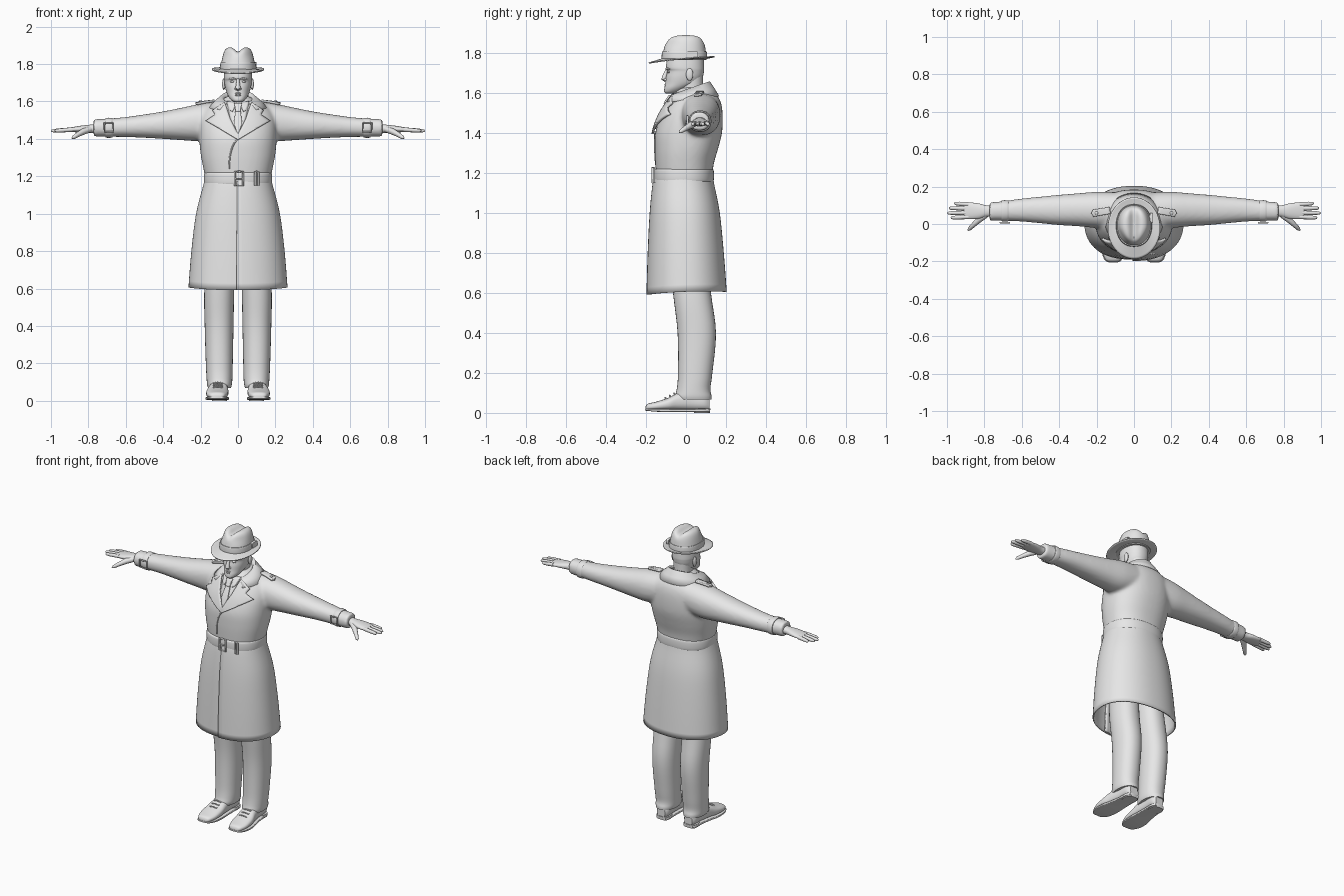
import bpy, bmesh
from math import sin, cos, pi, exp, radians
from mathutils import Vector, Matrix
from mathutils.bvhtree import BVHTree

if "Cube" in bpy.data.objects:
    bpy.data.objects.remove(bpy.data.objects["Cube"])

grey = bpy.data.materials.new("light_grey")
grey.use_nodes = True
grey.diffuse_color = (0.8, 0.8, 0.8, 1)
grey.node_tree.nodes["Principled BSDF"].inputs["Base Color"].default_value = (0.8, 0.8, 0.8, 1)


def make(name, bm, mirror=False, thick=0, angle=40):
    """Turn a bmesh into a finished, smooth shaded object."""
    bmesh.ops.recalc_face_normals(bm, faces=bm.faces)
    me = bpy.data.meshes.new(name)
    bm.to_mesh(me)
    bm.free()
    me.materials.append(grey)
    me.polygons.foreach_set("use_smooth", [True] * len(me.polygons))
    me.set_sharp_from_angle(angle=radians(angle))
    ob = bpy.data.objects.new(name, me)
    bpy.context.collection.objects.link(ob)
    if thick:
        mod = ob.modifiers.new("thickness", 'SOLIDIFY')
        mod.thickness, mod.offset = thick, 0
    if mirror:
        ob.modifiers.new("mirror", 'MIRROR')
    return ob


def grid(bm, rows, closed=True, caps=True):
    """Skin rows of points with quads."""
    vs = [[bm.verts.new(p) for p in r] for r in rows]
    n = len(vs[0])
    for a, b in zip(vs, vs[1:]):
        for i in range(n if closed else n - 1):
            j = (i + 1) % n
            bm.faces.new((a[i], a[j], b[j], b[i]))
    if caps:
        bm.faces.new(vs[0])
        bm.faces.new(vs[-1])


def power(v, p):
    return (1 if v > 0 else -1) * abs(v) ** (2 / p)


def spline(secs, steps=4):
    """Smooth interpolation through the given sections."""
    out = []
    for i in range(len(secs) - 1):
        q = [secs[max(0, min(len(secs) - 1, i + k))] for k in (-1, 0, 1, 2)]
        for s in range(steps):
            t = s / steps
            out.append([b + (c - a) / 2 * t + (2*a - 5*b + 4*c - d) / 2 * t*t + (3*b - a - 3*c + d) / 2 * t**3
                        for a, b, c, d in zip(*q)])
    return out + [list(secs[-1])]


def rings(bm, secs, axis='z', n=32, p=2.2, caps=True):
    """Loft of rounded sections (position, a_min, a_max, b_min, b_max)."""
    rows = []
    for t, a0, a1, b0, b1 in spline(secs):
        row = []
        for i in range(n):
            th = 2 * pi * i / n
            a = (a0 + a1) / 2 + (a1 - a0) / 2 * power(cos(th), p)
            b = (b0 + b1) / 2 + (b1 - b0) / 2 * power(sin(th), p)
            row.append({'x': (t, a, b), 'y': (a, t, b), 'z': (a, b, t)}[axis])
        rows.append(row)
    grid(bm, rows, caps=caps)


def loft(name, secs, axis='z', mirror=False, p=2.2, n=32):
    bm = bmesh.new()
    rings(bm, secs, axis, n, p)
    return make(name, bm, mirror)


def tube(name, pts, radii, mirror=False, n=10):
    bm = bmesh.new()
    pts = [Vector(q) for q in pts]
    rows = []
    for i, q in enumerate(pts):
        d = (pts[min(i + 1, len(pts) - 1)] - pts[max(i - 1, 0)]).normalized()
        u = d.orthogonal().normalized() if i == 0 else (u - d * u.dot(d)).normalized()
        v = d.cross(u)
        r = radii[i] if isinstance(radii, list) else radii
        rows.append([q + r * (u * cos(k * 2 * pi / n) + v * sin(k * 2 * pi / n)) for k in range(n)])
    grid(bm, rows)
    return make(name, bm, mirror)


def blob(name, loc, size, mirror=False):
    bm = bmesh.new()
    bmesh.ops.create_uvsphere(bm, u_segments=20, v_segments=12, radius=1,
                              matrix=Matrix.Translation(loc) @ Matrix.Diagonal((*size, 1)))
    return make(name, bm, mirror)


# Coat body and sleeves, fused into one soft surface
bm = bmesh.new()
rings(bm, [(z, -w, w, f, b) for z, w, f, b in (
    (1.17, .17, -.148, .128), (1.25, .187, -.154, .14), (1.32, .2, -.157, .16), (1.4, .207, -.154, .18),
    (1.48, .207, -.128, .184), (1.54, .19, -.096, .178), (1.58, .15, -.072, .162),
    (1.61, .09, -.05, .135), (1.63, .055, -.03, .11))], p=2.3, n=48)
sleeve = [(.1, -.03, .17, 1.4, 1.6), (.2, -.022, .172, 1.388, 1.588), (.3, -.012, .164, 1.393, 1.567),
          (.4, -.006, .156, 1.4, 1.547), (.5, .004, .146, 1.406, 1.531), (.6, .013, .136, 1.41, 1.517),
          (.7, .017, .122, 1.411, 1.508), (.772, .018, .116, 1.412, 1.506)]
for side in (1, -1):
    rings(bm, [(side * s[0], *s[1:]) for s in sleeve], 'x')
coat = make("coat_body", bm)
mod = coat.modifiers.new("fuse", 'REMESH')
mod.mode, mod.voxel_size, mod.use_smooth_shade = 'VOXEL', .01, True
mod = coat.modifiers.new("soften", 'SMOOTH')
mod.factor, mod.iterations = .5, 6
bpy.context.view_layer.update()
surface = BVHTree.FromObject(coat, bpy.context.evaluated_depsgraph_get())


def front_y(x, z):
    hit = surface.ray_cast(Vector((x, -2, z)), Vector((0, 1, 0)))[0]
    return hit.y if hit and hit.y < 0 else -.045


def panel(name, pts, lift, thick=.008, mirror=False, on_top=False):
    """Cloth patch laid on the front or the top of the coat."""
    bm = bmesh.new()
    bm.faces.new([bm.verts.new((a, b, 0)) for a, b in pts])
    bmesh.ops.triangulate(bm, faces=bm.faces)
    bmesh.ops.subdivide_edges(bm, edges=bm.edges, cuts=5, use_grid_fill=True)
    for v in bm.verts:
        a, b = v.co.x, v.co.y
        if on_top:
            v.co.z = surface.ray_cast(Vector((a, b, 3)), Vector((0, 0, -1)))[0].z + lift
        else:
            v.co = (a, front_y(a, b) - lift, b)
    return make(name, bm, mirror, thick)


# Skirt wraps round and overlaps itself at the front
bm = bmesh.new()
rows = []
for z, w, f, b in spline([(1.2, .17, -.15, .13), (1.15, .182, -.163, .136), (1.0, .22, -.178, .165),
                          (.8, .245, -.188, .185), (.6, .261, -.194, .2)]):
    row = []
    for i in range(73):
        u = i / 72
        th = -pi / 2 - .02 + u * (2 * pi + .3)
        s = 1 - .06 * max(0, (u - .85) / .15)
        x, y = w * s * power(cos(th), 2.2), (f + b) / 2 + (b - f) / 2 * s * power(sin(th), 2.2)
        row.append((x, y, z + (1.2 - z) * (.06 * y + .2 * x * x - .003)))
    rows.append(row)
grid(bm, rows, closed=False, caps=False)
make("coat_skirt", bm, thick=.008)

# Belt, buckle and belt loop
loft("belt", [(z, -w, w, -w + .02, w - .043) for z, w in (
    (1.155, .174), (1.16, .181), (1.188, .183), (1.215, .181), (1.22, .174))], p=2.3, n=48)
for name, x, w, h in (("belt_buckle", .005, .022, .037), ("belt_loop", .1, .008, .036)):
    y = -.167 if x < .05 else -.16
    tube(name, [(x + a * w, y, 1.188 + b * h) for a, b in
                ((0, 1), (1, 1), (1, -1), (-1, -1), (-1, 1), (0, 1))], .006)
tube("buckle_prong", [(-.018, -.168, 1.188), (.028, -.168, 1.188)], .004)

# Lapels, shirt, tie, front edge and shoulder straps
panel("shirt", [(-.06, 1.6), (.06, 1.6), (.04, 1.5), (0, 1.42), (-.04, 1.5)], .003, .004)
panel("shirt_collar", [(.005, 1.592), (.06, 1.6), (.045, 1.555), (.03, 1.545)], .009, .005, True)
panel("tie", [(-.014, 1.55), (.014, 1.55), (.022, 1.48), (0, 1.42), (-.022, 1.48)], .01, .008)
panel("tie_knot", [(-.02, 1.588), (.02, 1.588), (.012, 1.545), (-.012, 1.545)], .014, .014)
panel("lapel", [(.07, 1.595), (.135, 1.55), (.122, 1.528), (.17, 1.495), (.1, 1.455),
                (.0, 1.395), (.0, 1.425), (.042, 1.51)], .013, .011, True)
edge = [(.005, 1.405), (-.018, 1.38), (-.034, 1.345), (-.044, 1.3), (-.048, 1.24)]
tube("coat_front_edge", [(x, front_y(x, z) - .001, z) for x, z in spline(edge)], .004)
panel("shoulder_strap", [(.13, .09), (.125, .055), (.215, .04), (.228, .058), (.218, .077)], .008, .012, True, True)
x, y = .2, .059
top = surface.ray_cast(Vector((x, y, 3)), Vector((0, 0, -1)))[0].z
blob("strap_button", (x, y, top + .015), (.009, .009, .005), True)

# Turned-down collar, high at the back
bm = bmesh.new()
rows = []
for w, f, b, z, rise in ((.068, -.055, .092, 1.59, .02), (.08, -.072, .108, 1.617, .033),
                         (.09, -.08, .118, 1.62, .035), (.12, -.1, .14, 1.6, .02), (.155, -.122, .162, 1.567, .016)):
    arc = [radians(-52 + 284 * i / 40) for i in range(41)]
    rows.append([(w * cos(t), (f + b) / 2 + (b - f) / 2 * sin(t), z + rise * sin(t)) for t in arc])
grid(bm, rows, closed=False, caps=False)
make("collar", bm, thick=.009, angle=60)

# Cuff straps with small buckles
loft("cuff_strap", [(x, .018 - g, .122 + g, 1.411 - g, 1.508 + g) for x, g in (
    (.672, -.004), (.674, .004), (.706, .004), (.708, -.006))], 'x', True)
tube("cuff_buckle", [(.69 + a * .024, .007, 1.462 + b * .024) for a, b in
                     ((0, 1), (1, 1), (1, -1), (-1, -1), (-1, 1), (0, 1))], .005, True)

# Hands
loft("palm", [(.74, .04, .1, 1.432, 1.482), (.79, .038, .1, 1.432, 1.476), (.83, .028, .11, 1.434, 1.472),
              (.88, .026, .115, 1.436, 1.464), (.908, .032, .11, 1.44, 1.459)], 'x', True)
for name, y, tip in (("index", .038, .98), ("middle", .06, .999), ("ring", .083, .99), ("little", .105, .962)):
    base, end = .885, tip
    tube(name + "_finger", [(base + (end - base) * t, y + (y - .07) * .15 * t, 1.45 - .007 * t)
                            for t in (0, .3, .6, .9, .97, 1)], [.012, .0115, .011, .009, .006, .002], True)
tube("thumb", [(.79, .05, 1.452), (.825, .026, 1.44), (.855, -.002, 1.424), (.88, -.026, 1.408), (.888, -.034, 1.403)],
     [.016, .017, .013, .01, .003], True)

# Head and face
loft("neck", [(1.54, -.06, .06, -.04, .09), (1.62, -.055, .055, -.035, .085), (1.69, -.057, .057, -.03, .085)])
loft("head", [(z, -w, w, f, b) for z, w, f, b in (
    (1.597, .018, -.1, -.06), (1.606, .034, -.109, -.03), (1.625, .05, -.108, .01), (1.65, .062, -.103, .06),
    (1.68, .07, -.1, .083), (1.71, .074, -.094, .09), (1.73, .076, -.101, .091), (1.79, .072, -.09, .088))], n=40)
tube("nose", [(0, -.093, 1.722), (0, -.1, 1.704), (0, -.107, 1.684), (0, -.109, 1.672), (0, -.1, 1.66)],
     [.007, .009, .012, .015, .007], n=14)
blob("nostril_wing", (.011, -.101, 1.667), (.008, .009, .007), True)
blob("eye", (.031, -.086, 1.706), (.012, .008, .006), True)
tube("eyebrow", [(.012, -.1, 1.72), (.03, -.096, 1.724), (.05, -.082, 1.72)], [.003, .006, .003], True)
for name, z, r in (("upper_lip", 1.643, .0045), ("lower_lip", 1.634, .005)):
    tube(name, [(-.023, -.095, 1.639), (-.01, -.104, z), (.01, -.104, z), (.023, -.095, 1.639)], [.001, r, r, .001])
blob("ear", (.076, .018, 1.693), (.009, .018, .031), True)

# Hat: creased crown, band with bow, and brim dipping at the front
bm = bmesh.new()
rings(bm, [(z, -w, w, f, b) for z, w, f, b in (
    (1.765, .092, -.118, .102), (1.8, .09, -.115, .1), (1.85, .08, -.102, .092), (1.877, .068, -.086, .08),
    (1.889, .05, -.062, .06), (1.892, .025, -.035, .035), (1.892, .004, -.008, .008))], n=40)
for v in bm.verts:
    if v.co.z > 1.84:
        v.co.z -= .024 * exp(-(v.co.x / .024) ** 2) * (v.co.z - 1.84) / .05
    if v.co.y < -.02 and v.co.z > 1.81:
        v.co.x *= 1 - 2.2 * (-.02 - v.co.y) * min(1, (v.co.z - 1.81) / .04)
make("hat_crown", bm)
loft("hat_band", [(z, -w, w, -w - .026, w + .01) for z, w in (
    (1.772, .093), (1.774, .096), (1.806, .094), (1.808, .089))], n=40)
loft("hat_bow", [(.085, .005, .06, 1.776, 1.81), (.1, .005, .06, 1.776, 1.81)], 'x', p=5)
bm = bmesh.new()
rows = []
for k in range(7):
    t = k / 6
    ring = [2 * pi * i / 56 for i in range(56)]
    rows.append([((.086 + .054 * t) * cos(a), -.01 - .012 * t + (.105 + .059 * t) * sin(a),
                  1.772 + t * (.016 * sin(a) - .006 + .006 * t * cos(a) ** 2)) for a in ring])
grid(bm, rows, caps=False)
make("hat_brim", bm, thick=.006)

# Trousers
loft("trouser_leg", [(.85, .01, .16, -.09, .1), (.6, .02, .18, -.065, .125), (.4, .024, .178, -.042, .15),
                     (.2, .028, .172, -.04, .132), (.12, .03, .168, -.046, .122),
                     (.085, .033, .165, -.055, .128), (.068, .038, .16, -.052, .128)], mirror=True)

# Shoes with soles, heels and laces
shoe = [(-.203, .112, .02, .03), (-.192, .112, .04, .045), (-.15, .112, .056, .056), (-.09, .11, .059, .075),
        (-.04, .105, .052, .1), (.03, .1, .045, .11), (.09, .098, .043, .1), (.118, .098, .028, .08)]
loft("shoe", [(y, c - w, c + w, .012, h) for y, c, w, h in shoe], 'y', True, 2.5)
loft("shoe_sole", [(y * 1.01, c - w - .004, c + w + .004, .004 + max(0, -.13 - y) * .1, .02)
                   for y, c, w, h in shoe], 'y', True, 6)
loft("shoe_heel", [(0, .058, .14, .04, .12), (.022, .056, .142, .04, .122)], mirror=True, p=3)
for i in range(3):
    y, z = -.1 + .022 * i, .073 + .011 * i
    tube("shoe_lace_%d" % (i + 1), [(.082, y, z - .002), (.108, y - .004, z + .003), (.134, y, z - .002)], .004, True)
